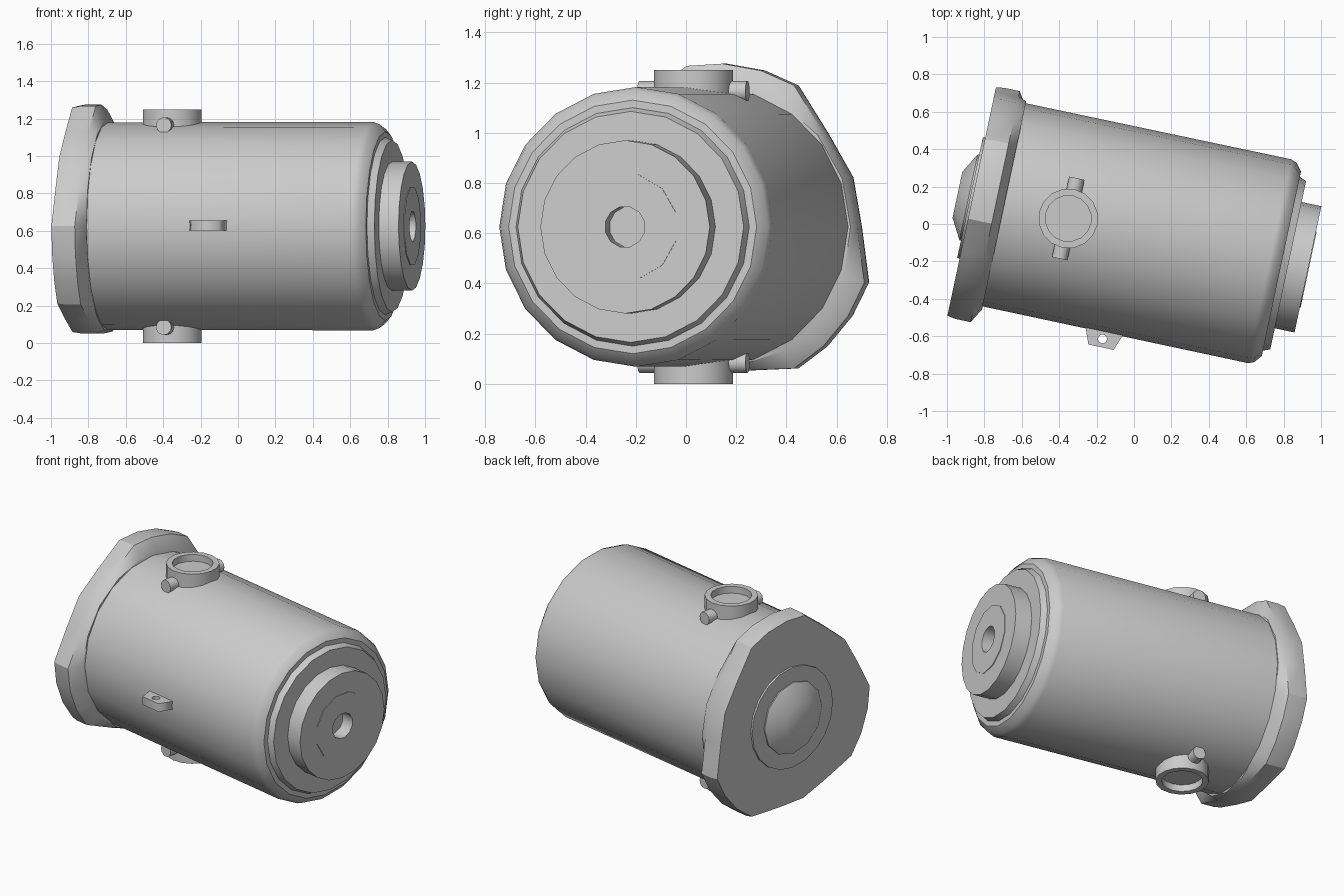
import bpy, bmesh
from math import sin, cos, pi, radians
from mathutils import Matrix

if "Cube" in bpy.data.objects:
    bpy.data.objects.remove(bpy.data.objects["Cube"])

# Local frame: X runs along the housing axis; the whole unit is turned 12 degrees
FRAME = Matrix.Translation((-0.009, -0.043, 0.625)) @ Matrix.Rotation(radians(-12), 4, 'Z')


def skin(name, rings, local=Matrix(), smooth=True):
    """Join rings of points; a one-point ring becomes a pole."""
    bm = bmesh.new()
    loops = [[bm.verts.new(p) for p in ring] for ring in rings]
    for a, b in zip(loops, loops[1:]):
        n = max(len(a), len(b))
        for i in range(n):
            j = (i + 1) % n
            if len(a) == 1:
                bm.faces.new((a[0], b[i], b[j]))
            elif len(b) == 1:
                bm.faces.new((a[i], a[j], b[0]))
            else:
                bm.faces.new((a[i], a[j], b[j], b[i]))
    for ring in (loops[0], loops[-1]):
        if len(ring) > 1:
            bm.faces.new(ring)
    bmesh.ops.recalc_face_normals(bm, faces=bm.faces)
    me = bpy.data.meshes.new(name)
    bm.to_mesh(me)
    bm.free()
    ob = bpy.data.objects.new(name, me)
    bpy.context.collection.objects.link(ob)
    ob.matrix_world = FRAME @ local
    if smooth:
        bpy.ops.object.select_all(action='DESELECT')
        ob.select_set(True)
        bpy.context.view_layer.objects.active = ob
        bpy.ops.object.shade_smooth_by_angle(angle=radians(32))
    return ob


def lathe(name, profile, segs, local=Matrix(), phase=0.0):
    """Revolve (x, radius) points around local X."""
    rings = []
    for x, r in profile:
        if r == 0:
            rings.append([(x, 0, 0)])
        else:
            ang = [2 * pi * (i + phase) / segs for i in range(segs)]
            rings.append([(x, r * sin(t), r * cos(t)) for t in ang])
    return skin(name, rings, local)


# Main cylinder with stepped shoulder
lathe("housing", [(-0.80, 0.555), (0.75, 0.557), (0.782, 0.545), (0.815, 0.505),
                  (0.815, 0.475), (0.852, 0.46), (0.852, 0.3), (0.80, 0.3)], 20)

# Round end plate, its centre insert and bore
lathe("end_plate", [(0.80, 0.2), (0.80, 0.345), (0.96, 0.345), (0.96, 0.205), (0.88, 0.2)], 20)
lathe("end_insert", [(0.84, 0.215), (0.964, 0.215), (0.964, 0.082), (0.86, 0.082), (0.86, 0)],
      12, phase=0.5)


# Mounting flange with three lobes, tapering to a round collar
def flange_ring(x, lobe, arc):
    pts = []
    for c in (80, -40, -160):
        for off in (20, 7, -7, -20, -40, -60, -80):
            r = lobe if abs(off) <= 20 else arc
            t = radians(c + off)
            pts.append((x, r * cos(t), r * sin(t)))
    return pts


skin("mounting_flange", [flange_ring(-0.874, 0.643, 0.575), flange_ring(-0.83, 0.651, 0.582),
                         flange_ring(-0.745, 0.651, 0.582), flange_ring(-0.70, 0.572, 0.565)])

# Rear boss: thin disc and blunt cone
lathe("rear_disc", [(-0.85, 0.33), (-0.887, 0.33), (-0.887, 0)], 20)
lathe("rear_cone", [(-0.87, 0.235), (-0.895, 0.235), (-0.956, 0.125), (-0.956, 0)], 12)

# Top and bottom ports, each with a cross pin
for side, s in (("top", 1), ("bottom", -1)):
    port = Matrix.Translation((-0.35, 0, 0)) @ Matrix.Rotation(-s * pi / 2, 4, 'Y')
    lathe(side + "_port", [(0.5, 0.16), (0.625, 0.16), (0.625, 0.123), (0.58, 0.123), (0.58, 0)],
          16, port)
    for end, e in (("back", 1), ("front", -1)):
        pin = Matrix.Translation((-0.35, 0, s * 0.54)) @ Matrix.Rotation(e * pi / 2, 4, 'Z')
        lathe(f"{side}_{end}_pin", [(0.14, 0.042), (0.22, 0.042)], 12, pin)

# Side bracket: trapezoid tab with a hole
cu = bpy.data.curves.new("side_bracket", 'CURVE')
cu.dimensions, cu.fill_mode, cu.extrude = '2D', 'BOTH', 0.027
tab = [(-0.142, -0.54), (-0.105, -0.637), (0.033, -0.637), (0.07, -0.54)]
hole = [(-0.037 + 0.024 * cos(i * pi / 6), -0.592 + 0.024 * sin(i * pi / 6)) for i in range(12)]
for pts in (tab, hole):
    sp = cu.splines.new('POLY')
    sp.points.add(len(pts) - 1)
    for p, (x, y) in zip(sp.points, pts):
        p.co = (x, y, 0, 1)
    sp.use_cyclic_u = True
bracket = bpy.data.objects.new("side_bracket", cu)
bpy.context.collection.objects.link(bracket)
bracket.matrix_world = FRAME @ Matrix.Translation((0, 0, 0.003))
bpy.ops.object.select_all(action='DESELECT')
bracket.select_set(True)
bpy.context.view_layer.objects.active = bracket
bpy.ops.object.convert(target='MESH')
